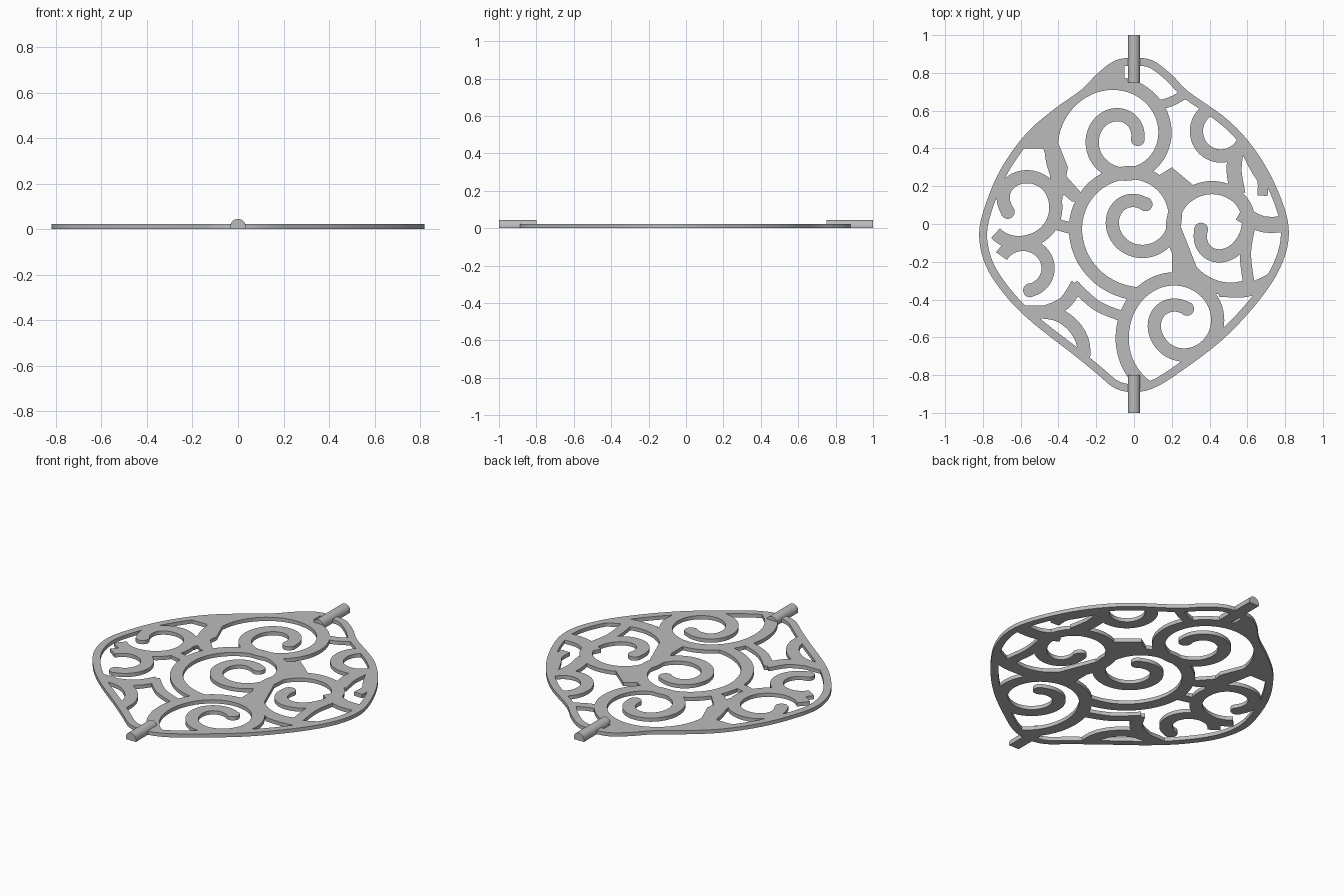
import bpy, bmesh, math
from mathutils import Vector
from mathutils.geometry import delaunay_2d_cdt

cube = bpy.data.objects.get("Cube")
if cube:
    bpy.data.objects.remove(cube)

THICK = 0.022
BAND = 0.07

metal = bpy.data.materials.new("plain grey metal")
metal.use_nodes = True
metal.diffuse_color = (0.5, 0.5, 0.5, 1)
metal.node_tree.nodes["Principled BSDF"].inputs["Base Color"].default_value = (0.5, 0.5, 0.5, 1)


def spline(keys, t, closed=False):
    """Smooth interpolation through evenly spaced keys, t from zero to one."""
    n = len(keys)
    s = t * (n if closed else n - 1)
    i = int(s) if closed else min(int(s), n - 2)
    f = s - i
    pick = (lambda k: keys[k % n]) if closed else (lambda k: keys[max(0, min(n - 1, k))])
    a, b, c, d = (pick(i + k) for k in (-1, 0, 1, 2))
    return b + (c - a) * (f / 2) + (a * 2 - b * 5 + c * 4 - d) * (f * f / 2) \
        + (b * 3 - a - c * 3 + d) * (f ** 3 / 2)


verts, faces = [], []


def add_face(points):
    """Add one flat region, always counter-clockwise."""
    area = sum(p.x * q.y - q.x * p.y for p, q in zip(points, points[1:] + points[:1]))
    if area < 0:
        points = points[::-1]
    start = len(verts)
    verts.extend(points)
    faces.append(list(range(start, start + len(points))))


def strip(left, right):
    for k in range(len(left) - 1):
        add_face([left[k], left[k + 1], right[k + 1], right[k]])


def ribbon(path, width):
    left, right = [], []
    for k, p in enumerate(path):
        along = (path[min(k + 1, len(path) - 1)] - path[max(k - 1, 0)]).normalized()
        side = Vector((-along.y, along.x)) * width / 2
        left.append(p + side)
        right.append(p - side)
    strip(left, right)


def scroll(cx, cy, start, sweep, radii, tip=True):
    """Curling band whose radius changes smoothly, with a rounded tip."""
    steps = int(abs(sweep) / 6)
    path = []
    for k in range(steps + 1):
        a = math.radians(start + sweep * k / steps)
        r = spline(radii, k / steps)
        path.append(Vector((cx + r * math.cos(a), cy + r * math.sin(a))))
    ribbon(path, BAND)
    if tip:
        ring = [math.tau * k / 20 for k in range(20)]
        add_face([path[0] + Vector((math.cos(a), math.sin(a))) * BAND * 0.53 for a in ring])


def link(points, width):
    keys = [Vector(p) for p in points]
    ribbon([spline(keys, k / 14) for k in range(15)], width)


# Outline of the plate
outline_keys = [Vector(p) for p in (
    (0, .88), (-.1, .865), (-.19, .8), (-.28, .71), (-.42, .61), (-.57, .48), (-.7, .3),
    (-.78, .12), (-.82, -.05), (-.785, -.22), (-.68, -.38), (-.54, -.52), (-.31, -.70),
    (-.2, -.79), (-.1, -.87), (0, -.89), (.1, -.87), (.22, -.8), (.46, -.62), (.65, -.42),
    (.775, -.23), (.82, -.05), (.78, .13), (.67, .35), (.51, .54), (.29, .7), (.2, .79),
    (.1, .865))]
COUNT = 140
outline = [spline(outline_keys, k / COUNT, True) for k in range(COUNT)]
add_face(outline)

# Narrow rim along the outline
inner = []
for k, p in enumerate(outline):
    along = (outline[(k + 1) % COUNT] - outline[k - 1]).normalized()
    inner.append(p + Vector((-along.y, along.x)) * 0.042)
strip(outline + outline[:1], inner + inner[:1])

# Large scrolls: upper, middle, lower, right
scroll(-.07, .45, 0, 585, (.09, .13, .155, .195, .25, .32, .395))
scroll(.03, .02, 70, 560, (.09, .135, .155, .175, .20, .265, .345, .39))
scroll(.24, -.54, 66, 544, (.10, .13, .135, .165, .21, .25, .29, .37))
scroll(.44, -.03, 180, 480, (.085, .135, .15, .205, .24, .24, .34))
# Small scrolls: left, lower left, upper right
scroll(-.58, .08, 190, -330, (.09, .155, .175, .165, .17, .20))
scroll(-.58, -.24, -75, 225, (.115, .125, .13, .14))
scroll(.46, .48, 120, 250, (.14, .125, .12, .13), False)

# Short linking bands
for points, width in (
    ([(-.65, -.47), (-.44, -.47), (-.33, -.53), (-.27, -.63), (-.27, -.75)], .07),
    ([(-.48, -.47), (-.37, -.42), (-.3, -.32)], .07),
    ([(-.32, -.32), (-.2, -.43), (-.06, -.49)], .055),
    ([(-.45, .01), (-.38, -.01), (-.3, -.03)], .06),
    ([(.54, .39), (.53, .28), (.55, .16)], .08),
    ([(.59, .4), (.64, .3), (.68, .23), (.68, .15)], .055),
    ([(.56, .06), (.68, .0), (.81, .0)], .085),
    ([(.62, .02), (.59, -.15), (.61, -.33)], .06),
    ([(.45, -.35), (.6, -.35), (.74, -.29)], .07),
    ([(.13, .63), (.2, .65), (.29, .7)], .05),
):
    link(points, width)

# Solid webs between the scrolls
for web in (
    [(-.05, .73), (-.05, .9), (-.25, .9), (-.7, .5), (-.6, .4), (-.48, .4), (-.45, .3),
     (-.44, .21), (-.38, .13), (-.35, .3), (-.41, .45), (-.36, .6), (-.22, .7)],
    [(-.4, .3), (-.24, .12), (-.33, .12), (-.4, .18)],
    [(.12, .25), (.2, .3), (.32, .2), (.21, .05)],
    [(.2, -.05), (.25, -.02), (.36, -.3), (.2, -.28)],
):
    add_face([Vector(p) for p in web])

# Merge every band into one plate, trimmed to the outline
points, _, tris, _, _, sources = delaunay_2d_cdt(verts, [], faces, 0, 1e-5, True)
bm = bmesh.new()
made = [bm.verts.new((p.x, p.y, 0)) for p in points]
for tri, source in zip(tris, sources):
    if 0 in source and len(set(source)) > 1:
        bm.faces.new([made[k] for k in tri])
bmesh.ops.delete(bm, geom=[v for v in bm.verts if not v.link_faces], context="VERTS")
raised = bmesh.ops.extrude_face_region(bm, geom=bm.faces[:], use_keep_orig=True)["geom"]
bmesh.ops.translate(bm, vec=(0, 0, THICK),
                    verts=[g for g in raised if isinstance(g, bmesh.types.BMVert)])
bmesh.ops.recalc_face_normals(bm, faces=bm.faces[:])


def finish(bm, name):
    mesh = bpy.data.meshes.new(name)
    bm.to_mesh(mesh)
    bm.free()
    mesh.materials.append(metal)
    obj = bpy.data.objects.new(name, mesh)
    bpy.context.collection.objects.link(obj)
    bpy.ops.object.select_all(action="DESELECT")
    obj.select_set(True)
    bpy.context.view_layer.objects.active = obj
    bpy.ops.object.shade_smooth_by_angle(angle=math.radians(30))


finish(bm, "scroll_plate")


# Round-topped pins with flat undersides
def pin(name, y0, y1):
    radius, base = 0.033, 0.012
    bm = bmesh.new()
    arc = [(radius * math.cos(math.pi * k / 16), base + radius * math.sin(math.pi * k / 16))
           for k in range(17)]
    profile = [(radius, 0)] + arc + [(-radius, 0)]
    face = bm.faces.new([bm.verts.new((x, y0, z)) for x, z in profile])
    end = bmesh.ops.extrude_face_region(bm, geom=[face], use_keep_orig=True)["geom"]
    bmesh.ops.translate(bm, vec=(0, y1 - y0, 0),
                        verts=[g for g in end if isinstance(g, bmesh.types.BMVert)])
    bmesh.ops.recalc_face_normals(bm, faces=bm.faces[:])
    finish(bm, name)


pin("front_pin", -1, -.8)
pin("back_pin", .75, 1)
